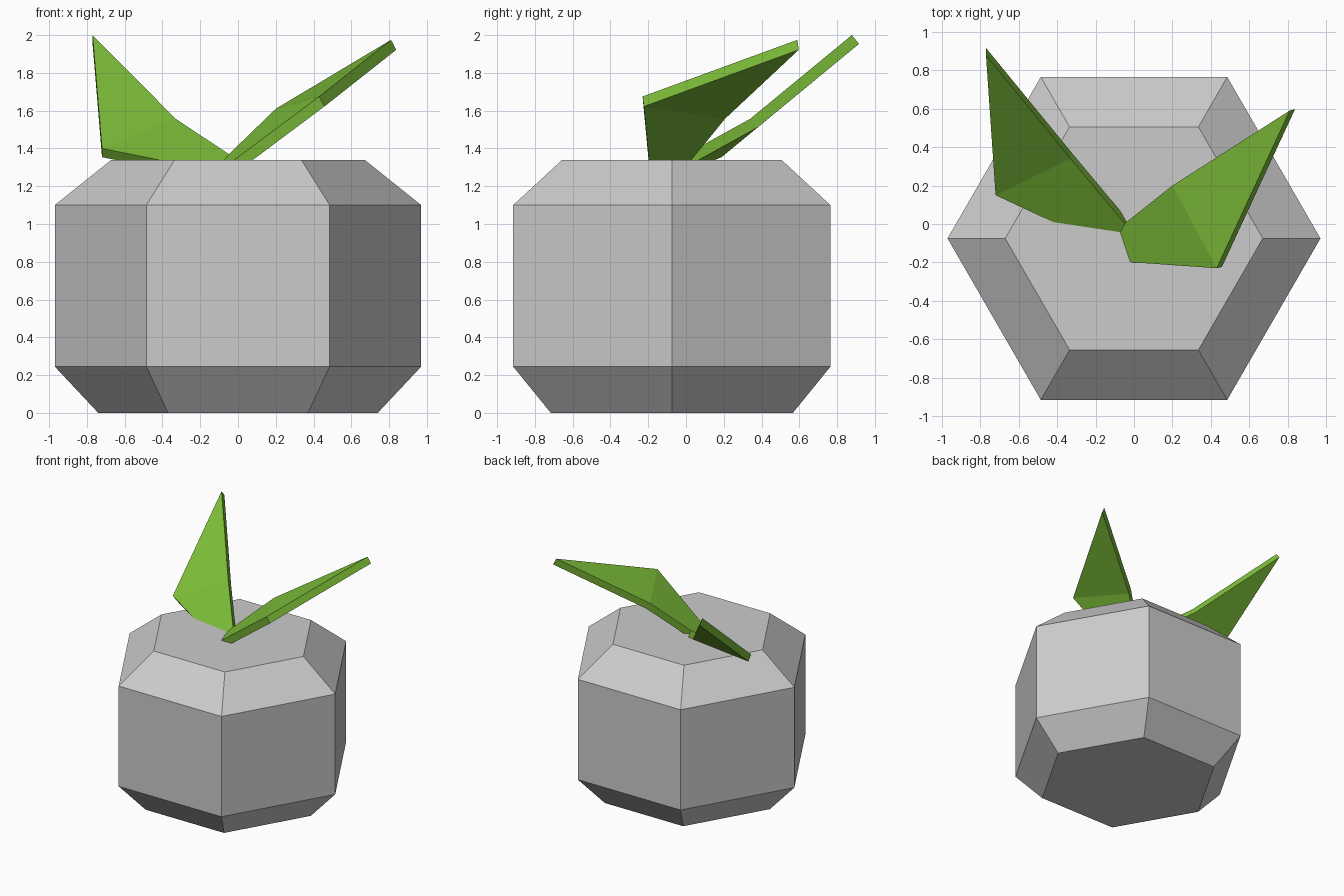
import bpy, bmesh
from math import cos, sin, pi
from mathutils import Vector

if "Cube" in bpy.data.objects:
    bpy.data.objects.remove(bpy.data.objects["Cube"])


def add_object(name, bm, material=None):
    bmesh.ops.recalc_face_normals(bm, faces=bm.faces)
    mesh = bpy.data.meshes.new(name)
    bm.to_mesh(mesh)
    bm.free()
    obj = bpy.data.objects.new(name, mesh)
    bpy.context.collection.objects.link(obj)
    if material:
        mesh.materials.append(material)
    return obj


# Pot: six-sided lathe of a chamfered profile (radius, height)
def build_pot(profile, sides, centre_y):
    bm = bmesh.new()
    rings = [[bm.verts.new((r * cos(2 * pi * i / sides),
                            centre_y + r * sin(2 * pi * i / sides), z))
              for i in range(sides)] for r, z in profile]
    for low, high in zip(rings, rings[1:]):
        for i in range(sides):
            j = (i + 1) % sides
            bm.faces.new((low[i], low[j], high[j], high[i]))
    bm.faces.new(rings[0])
    bm.faces.new(rings[-1])
    return add_object("pot", bm)


# Leaf: folded kite of two triangles, thickened downwards
def build_leaf(name, root, inner, outer, tip, material, thickness=0.06):
    top = [Vector(p) for p in (root, inner, outer, tip)]
    normal = (top[1] - top[2]).cross(top[3] - top[2]).normalized()
    if normal.z > 0:
        normal.negate()
    bm = bmesh.new()
    a = [bm.verts.new(p) for p in top]
    b = [bm.verts.new(p + normal * thickness) for p in top]
    for layer in (a, b):
        bm.faces.new((layer[0], layer[1], layer[2]))
        bm.faces.new((layer[1], layer[3], layer[2]))
    for i, j in ((0, 1), (1, 3), (3, 2), (2, 0)):
        bm.faces.new((a[i], a[j], b[j], b[i]))
    return add_object(name, bm, material)


green = bpy.data.materials.new("leaf_green")
green.diffuse_color = (0.2, 0.5, 0.04, 1)
green.use_nodes = True
green.node_tree.nodes["Principled BSDF"].inputs["Base Color"].default_value = green.diffuse_color

build_pot([(0.74, 0), (0.97, 0.245), (0.97, 1.1), (0.67, 1.34)], 6, -0.075)

# The leaf roots are buried inside the pot
build_leaf("right_leaf", (-0.28, -0.18, 1.145), (0.2, 0.2, 1.61),
           (0.43, -0.23, 1.675), (0.81, 0.59, 1.975), green)
build_leaf("left_leaf", (0.178, -0.27, 1.22), (-0.33, 0.34, 1.557),
           (-0.72, 0.15, 1.4), (-0.77, 0.878, 2.0), green)
